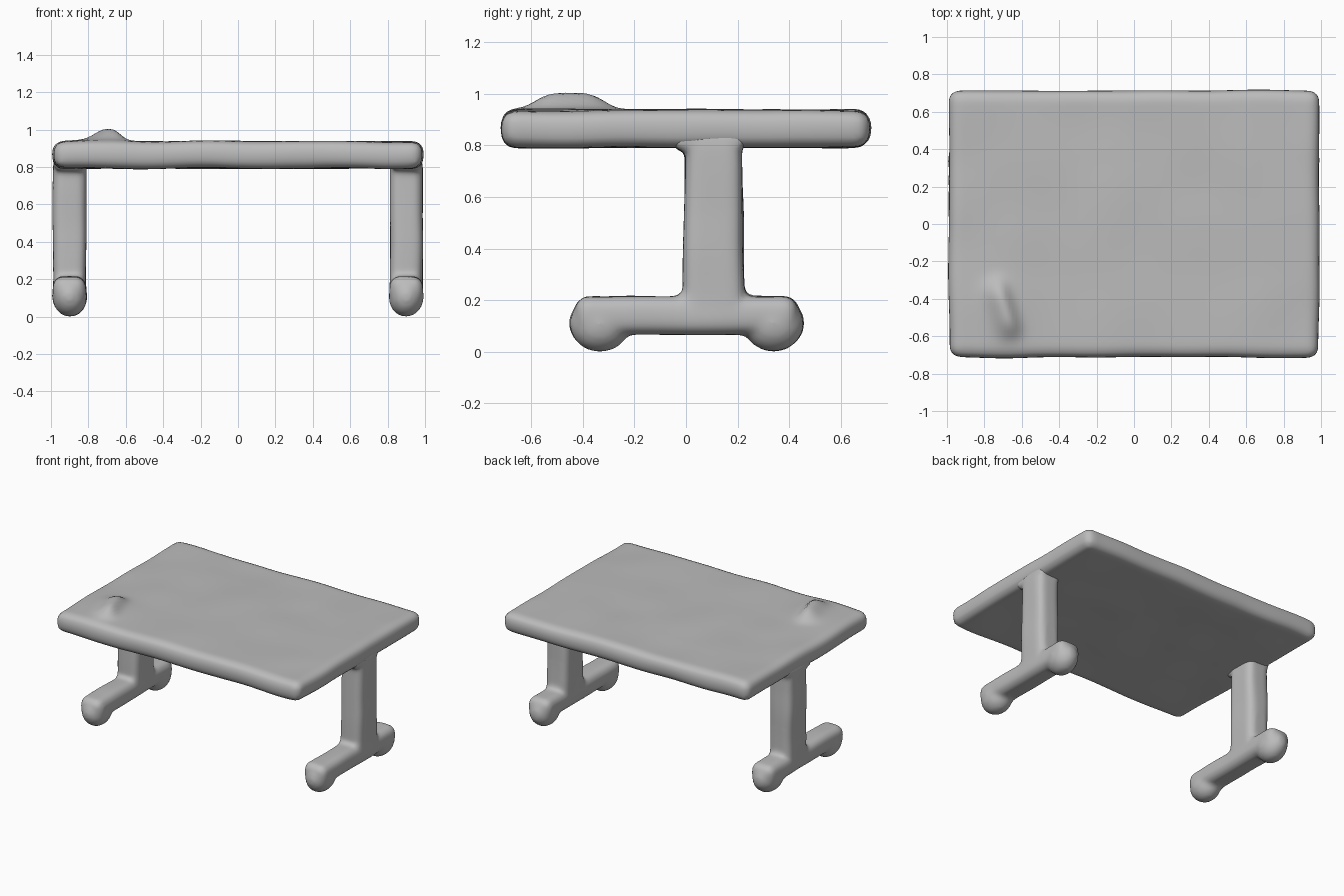
import bpy, bmesh
from math import exp, cos, sin
from mathutils import Vector, Matrix, noise

if "Cube" in bpy.data.objects:
    bpy.data.objects.remove(bpy.data.objects["Cube"], do_unlink=True)

grey = bpy.data.materials.new("plain grey")
grey.use_nodes = True
GREY = (0.5, 0.5, 0.5, 1)
grey.diffuse_color = GREY
grey.node_tree.nodes["Principled BSDF"].inputs["Base Color"].default_value = GREY


def rounded_box(bm, lo, hi, radius, taper=1.0):
    """Box from corner lo to corner hi with round edges; taper scales its top."""
    lo, hi = Vector(lo), Vector(hi)
    part = bmesh.new()
    mid = (lo + hi) / 2
    bmesh.ops.create_cube(part, size=1, matrix=Matrix.Translation(mid) @ Matrix.Diagonal((*(hi - lo), 1)))
    for v in part.verts:
        if v.co.z > mid.z:
            v.co.y = mid.y + (v.co.y - mid.y) * taper
    bmesh.ops.bevel(part, geom=part.edges[:], offset=radius, segments=5, profile=0.5, affect='EDGES')
    merge(bm, part)


def ball(bm, center, radii):
    part = bmesh.new()
    bmesh.ops.create_uvsphere(part, u_segments=24, v_segments=14, radius=1,
                              matrix=Matrix.Translation(center) @ Matrix.Diagonal((*radii, 1)))
    merge(bm, part)


def merge(bm, part):
    temp = bpy.data.meshes.new("temp")
    part.to_mesh(temp)
    part.free()
    bm.from_mesh(temp)
    bpy.data.meshes.remove(temp)


def melted_object(name, bm, voxel, rounds):
    """Fuse overlapping pieces into one soft surface."""
    mesh = bpy.data.meshes.new(name)
    bm.to_mesh(mesh)
    bm.free()
    obj = bpy.data.objects.new(name, mesh)
    bpy.context.collection.objects.link(obj)
    mesh.materials.append(grey)
    remesh = obj.modifiers.new("Fuse", 'REMESH')
    remesh.mode = 'VOXEL'
    remesh.voxel_size = voxel
    soften = obj.modifiers.new("Soften", 'SMOOTH')
    soften.iterations = rounds
    bpy.ops.object.select_all(action='DESELECT')
    bpy.context.view_layer.objects.active = obj
    obj.select_set(True)
    for modifier in ("Fuse", "Soften"):
        bpy.ops.object.modifier_apply(modifier=modifier)
    bpy.ops.object.shade_smooth()
    return obj


def wobble(obj, amount, scale):
    for v in obj.data.vertices:
        v.co += noise.noise_vector(v.co * scale) * amount


# Tabletop: thick slab with round, slightly uneven edges
bm = bmesh.new()
rounded_box(bm, (-0.99, -0.715, 0.793), (0.99, 0.715, 0.937), 0.055)
top = melted_object("tabletop", bm, 0.02, 3)
wobble(top, 0.008, 3.0)

# Small ridge raised near the front corner of the tabletop
crest = Vector((-0.69, -0.45))
for v in top.data.vertices:
    if v.co.z > 0.9:
        d = v.co.xy - crest
        along = d.x * -0.3 + d.y * 0.95
        across = d.x * 0.95 + d.y * 0.3
        width = 0.075 if across < 0 else 0.05
        v.co.z += 0.055 * exp(-(along / 0.15) ** 4 - (across / width) ** 2)
        v.co.z += 0.012 * exp(-(d.length / 0.17) ** 2)

# Side frames: upright post on a long foot with bulbous ends
for side, x in (("left", 0.9), ("right", -0.9)):
    bm = bmesh.new()
    rounded_box(bm, (x - 0.089, -0.015, 0.1), (x + 0.089, 0.23, 0.85), 0.05, 0.88)
    rounded_box(bm, (x - 0.09, -0.43, 0.068), (x + 0.09, 0.435, 0.215), 0.055)
    rounded_box(bm, (x - 0.085, -0.05, 0.09), (x + 0.085, 0.25, 0.245), 0.05, 0.85)
    rounded_box(bm, (x - 0.085, -0.05, 0.78), (x + 0.085, 0.23, 0.86), 0.03)
    for y in (-0.335, 0.34):
        ball(bm, (x, y, 0.108), (0.095, 0.118, 0.108))
    frame = melted_object(side + "_leg_frame", bm, 0.014, 8)
    wobble(frame, 0.006, 4.0)
